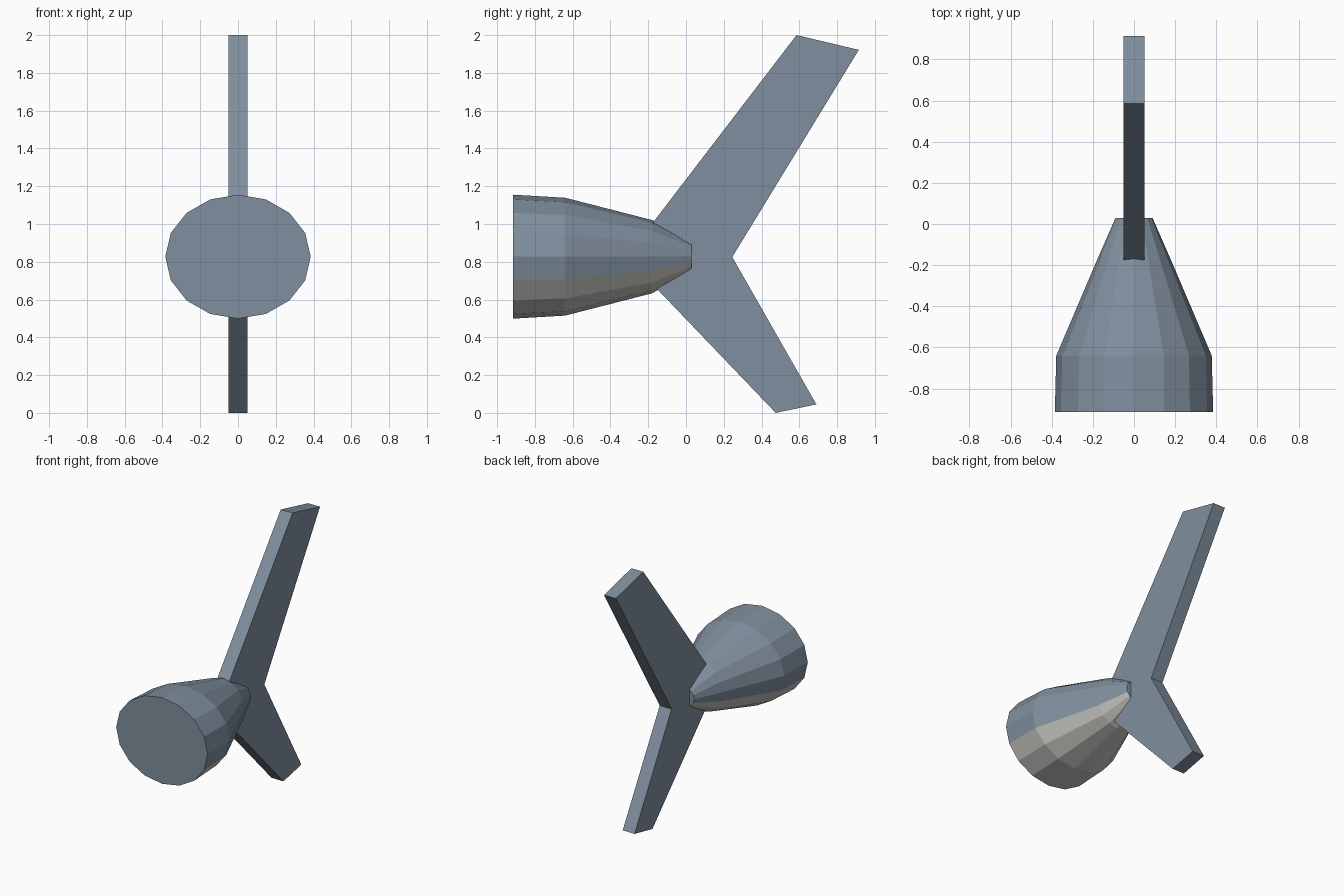
import bpy, bmesh, math

if "Cube" in bpy.data.objects:
    bpy.data.objects.remove(bpy.data.objects["Cube"])


def material(name, rgb):
    m = bpy.data.materials.new(name)
    m.diffuse_color = (*rgb, 1)
    m.use_nodes = True
    m.node_tree.nodes["Principled BSDF"].inputs["Base Color"].default_value = m.diffuse_color
    return m


blue_grey = material("blue_grey", (0.216, 0.275, 0.342))
pale_grey = material("pale_grey", (0.55, 0.54, 0.51))


def finish(name, bm, mats):
    bmesh.ops.recalc_face_normals(bm, faces=bm.faces[:])
    mesh = bpy.data.meshes.new(name)
    bm.to_mesh(mesh)
    bm.free()
    for m in mats:
        mesh.materials.append(m)
    obj = bpy.data.objects.new(name, mesh)
    bpy.context.collection.objects.link(obj)
    return obj


# Tail cone: elliptical 16-sided rings lofted along y, pale underside
SIDES, AXIS_Z = 16, 0.827
sections = [  # y, half width, half height
    (-0.915, 0.385, 0.328),
    (-0.64, 0.378, 0.312),
    (-0.18, 0.182, 0.194),
    (0.03, 0.09, 0.077),
]
bm = bmesh.new()
rings = []
for y, rx, rz in sections:
    rings.append([bm.verts.new((rx * math.cos(a), y, AXIS_Z + rz * math.sin(a)))
                  for a in (2 * math.pi * i / SIDES for i in range(SIDES))])
for r0, r1 in zip(rings, rings[1:]):
    for i in range(SIDES):
        j = (i + 1) % SIDES
        face = bm.faces.new((r0[i], r0[j], r1[j], r1[i]))
        # Segments below the lower side line belong to the belly
        face.material_index = 1 if 9 <= i <= 14 else 0
bm.faces.new(rings[0])
bm.faces.new(rings[-1])
finish("tail_cone", bm, [blue_grey, pale_grey])

# Swept upper and lower fins as one flat plate
outline = [(-0.315, 0.825), (0.475, 0.0), (0.69, 0.045), (0.245, 0.825),
           (0.915, 1.922), (0.585, 2.0)]
HALF = 0.05
bm = bmesh.new()
left = [bm.verts.new((-HALF, y, z)) for y, z in outline]
right = [bm.verts.new((HALF, y, z)) for y, z in outline]
for side in (left, right):  # each side is split into an upper and a lower fin
    bm.faces.new(side[:4])
    bm.faces.new([side[0]] + side[3:])
for i in range(len(outline)):
    j = (i + 1) % len(outline)
    bm.faces.new((left[i], left[j], right[j], right[i]))
finish("tail_fins", bm, [blue_grey])
